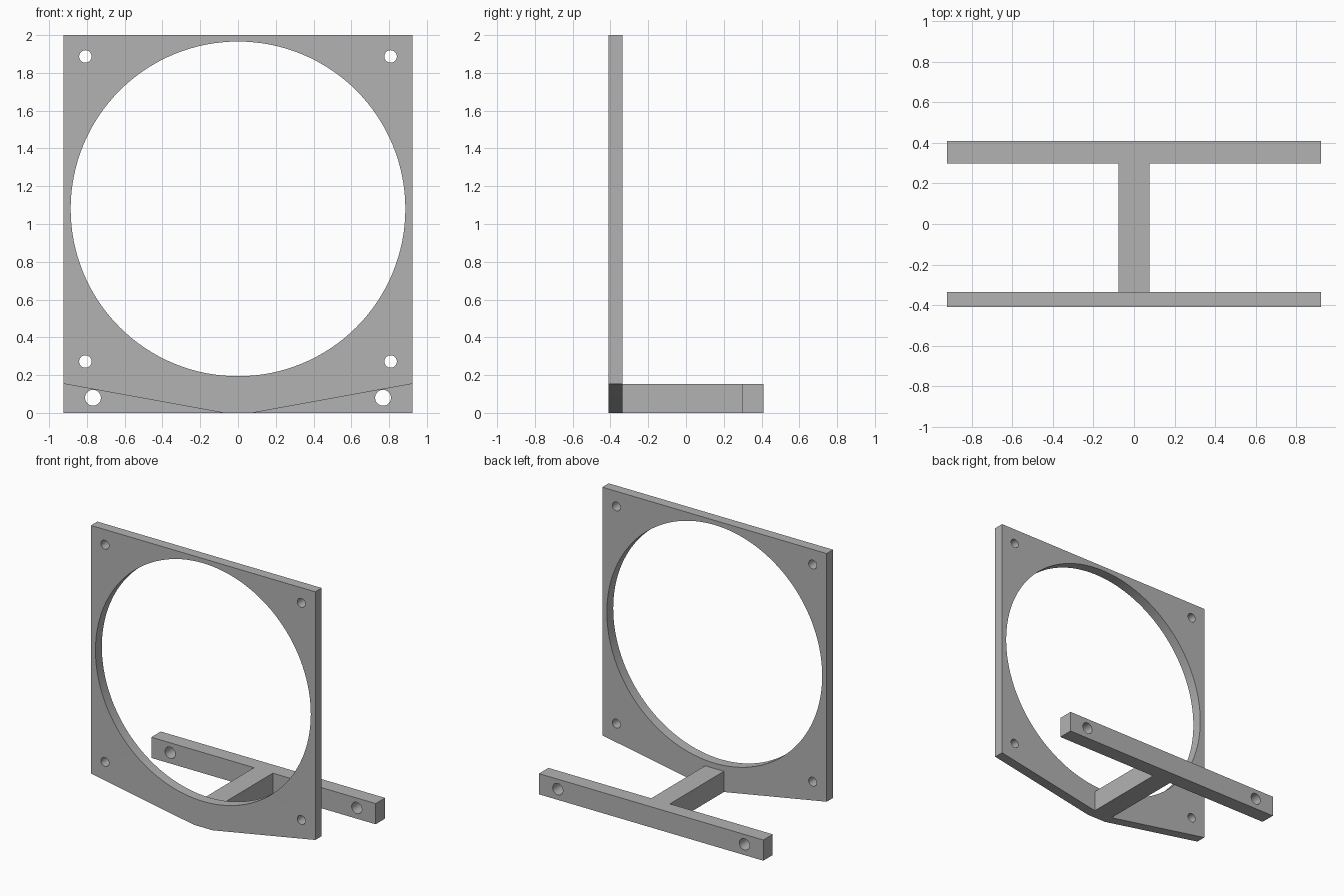
import bpy
import bmesh
from math import cos, sin, pi, radians

cube = bpy.data.objects.get("Cube")
if cube:
    bpy.data.objects.remove(cube, do_unlink=True)

grey = bpy.data.materials.new("plain grey")
grey.use_nodes = True
colour = (0.45, 0.45, 0.45, 1)
grey.diffuse_color = colour
grey.node_tree.nodes["Principled BSDF"].inputs["Base Color"].default_value = colour

HALF_W, STEM_W, BAR_H = 0.923, 0.077, 0.154
PLATE_FRONT, PLATE_BACK = -0.41, -0.335
BAR_FRONT, BAR_BACK = 0.299, 0.41


def circle(x, z, r, n):
    return [(x + r * cos(2 * pi * i / n), z + r * sin(2 * pi * i / n)) for i in range(n)]


def slab(name, outlines, front, back):
    """Fill x-z outlines (inner ones become holes) and give them depth along y."""
    curve = bpy.data.curves.new(name, "CURVE")
    curve.dimensions = "2D"
    curve.fill_mode = "BOTH"
    curve.extrude = (back - front) / 2
    for pts in outlines:
        spline = curve.splines.new("POLY")
        spline.points.add(len(pts) - 1)
        for p, (x, z) in zip(spline.points, pts):
            p.co = (x, z, 0, 1)
        spline.use_cyclic_u = True
    helper = bpy.data.objects.new(name + " outline", curve)
    bpy.context.collection.objects.link(helper)
    bpy.context.view_layer.update()
    evaluated = helper.evaluated_get(bpy.context.evaluated_depsgraph_get())
    mesh = bpy.data.meshes.new_from_object(evaluated)
    bpy.data.objects.remove(helper, do_unlink=True)
    bpy.data.curves.remove(curve)

    # Stand the slab upright and weld its rims
    bm = bmesh.new()
    bm.from_mesh(mesh)
    for v in bm.verts:
        x, z, d = v.co
        v.co = (x, (front + back) / 2 - d, z)
    bmesh.ops.remove_doubles(bm, verts=bm.verts, dist=0.0001)
    bmesh.ops.recalc_face_normals(bm, faces=bm.faces)
    bm.to_mesh(mesh)
    bm.free()
    mesh.name = name
    mesh.materials.clear()
    mesh.materials.append(grey)
    obj = bpy.data.objects.new(name, mesh)
    bpy.context.collection.objects.link(obj)
    bpy.ops.object.select_all(action="DESELECT")
    obj.select_set(True)
    bpy.context.view_layer.objects.active = obj
    bpy.ops.object.shade_smooth_by_angle(angle=radians(30))
    return obj


def box(half_w):
    return [(-half_w, 0), (half_w, 0), (half_w, BAR_H), (-half_w, BAR_H)]


# Upright plate with tapered foot, large round opening and corner screw holes
plate = [(-STEM_W, 0), (STEM_W, 0), (HALF_W, BAR_H),
         (HALF_W, 2), (-HALF_W, 2), (-HALF_W, BAR_H)]
screws = [circle(x, z, 0.033, 32) for x in (-0.808, 0.808) for z in (0.272, 1.887)]
slab("ring_plate", [plate, circle(0, 1.08, 0.886, 128)] + screws, PLATE_FRONT, PLATE_BACK)

# Stem joining the plate to the rear bar
slab("stem", [box(STEM_W)], PLATE_BACK, BAR_FRONT)

# Rear mounting bar with a hole at each end
slab("mounting_bar", [box(HALF_W)] + [circle(x, 0.08, 0.042, 32) for x in (-0.768, 0.768)],
     BAR_FRONT, BAR_BACK)
